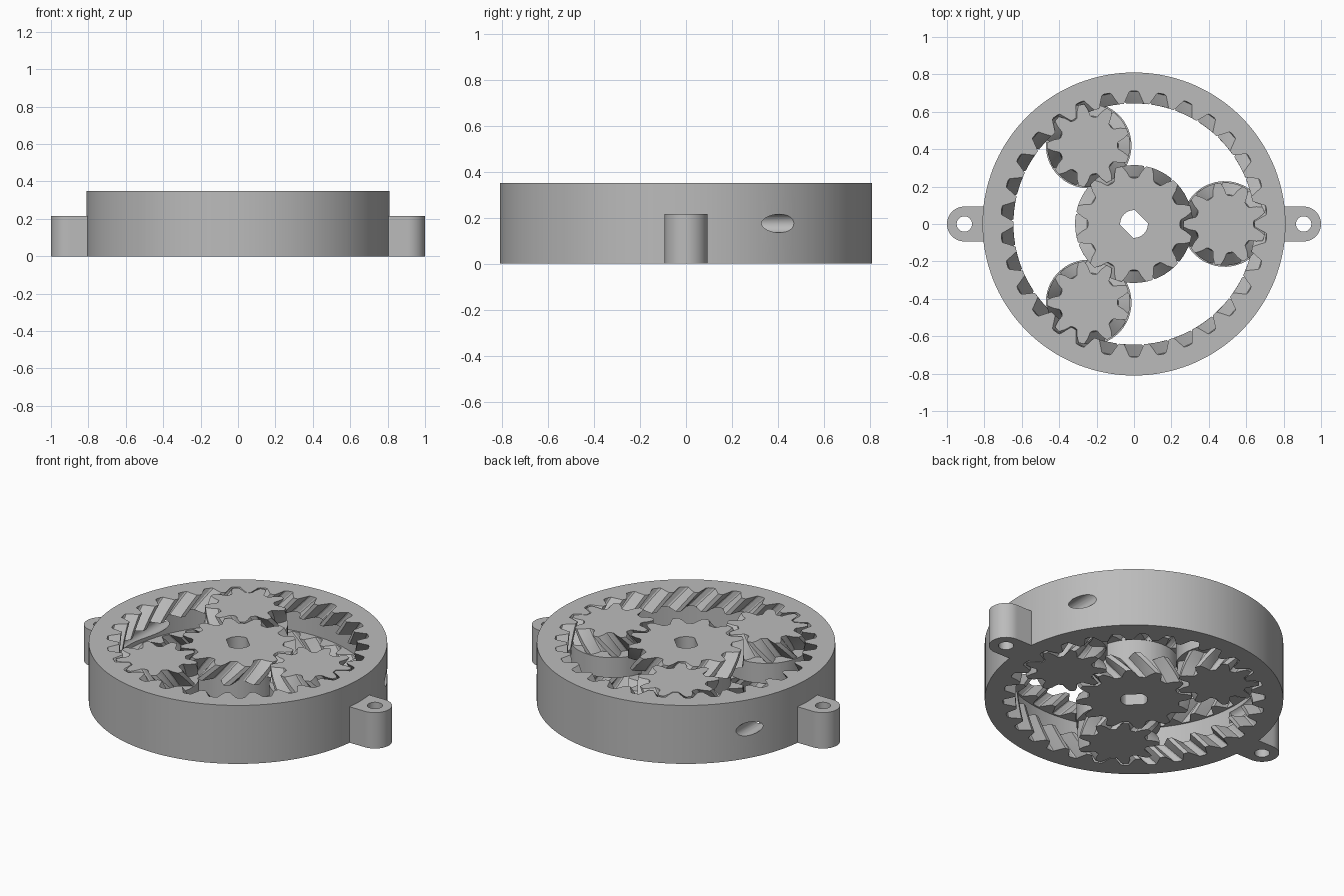
import bpy, bmesh
from math import sin, cos, pi, tau, radians

if "Cube" in bpy.data.objects:
    bpy.data.objects.remove(bpy.data.objects["Cube"], do_unlink=True)

GREY = (0.5, 0.5, 0.5, 1)
grey = bpy.data.materials.new("plain_grey")
grey.use_nodes = True
grey.diffuse_color = GREY
grey.node_tree.nodes["Principled BSDF"].inputs["Base Color"].default_value = GREY

HEIGHT, BAND_LOW, BAND_HIGH = 0.35, 0.115, 0.235
ORBIT = 0.485
RING_TEETH, SUN_TEETH, PLANET_TEETH = 30, 12, 9
RING_TWIST = 0.15
STEPS = 4
# Half a tooth pitch, from tip centre outwards: (share of pitch, height share)
TOOTH = [(-0.40, 0), (-0.33, 0.06), (-0.22, 0.55), (-0.10, 1),
         (0.10, 1), (0.22, 0.55), (0.33, 0.06), (0.40, 0)]


def gear_angles(teeth, phase):
    return [(k + t + phase) * tau / teeth for k in range(teeth) for t, _ in TOOTH]


def loop(angles, radii, z, turn=0, centre=(0, 0)):
    return [(centre[0] + r * cos(a + turn), centre[1] + r * sin(a + turn), z)
            for a, r in zip(angles, radii)]


def loft(name, layers, closed):
    """Skin a stack of equal loops; closed joins last to first, else cap the ends."""
    bm = bmesh.new()
    rows = [[bm.verts.new(p) for p in layer] for layer in layers]
    pairs = list(zip(rows, rows[1:]))
    if closed:
        pairs.append((rows[-1], rows[0]))
    else:
        bm.faces.new(rows[0])
        bm.faces.new(rows[-1])
    n = len(rows[0])
    for a, b in pairs:
        for i in range(n):
            j = (i + 1) % n
            bm.faces.new((a[i], a[j], b[j], b[i]))
    bmesh.ops.recalc_face_normals(bm, faces=bm.faces)
    mesh = bpy.data.meshes.new(name)
    bm.to_mesh(mesh)
    bm.free()
    mesh.materials.append(grey)
    obj = bpy.data.objects.new(name, mesh)
    bpy.context.collection.objects.link(obj)
    return obj


def herringbone(angles, teeth, root, tip, band, twist, centre=(0, 0)):
    """Loops for two mirrored helical tooth rows with a plain round band between."""
    radii = [root + h * (tip - root) for _ in range(teeth) for _, h in TOOTH]
    plain = [band] * len(angles)
    lower = [loop(angles, radii, BAND_LOW * s / STEPS, twist * s / STEPS, centre)
             for s in range(STEPS + 1)]
    upper = [loop(angles, radii, HEIGHT - BAND_LOW * s / STEPS, twist * s / STEPS, centre)
             for s in range(STEPS, -1, -1)]
    middle = [loop(angles, plain, z, twist, centre) for z in (BAND_LOW, BAND_HIGH)]
    return lower + middle + upper


def finish(obj):
    bpy.ops.object.select_all(action='DESELECT')
    obj.select_set(True)
    bpy.context.view_layer.objects.active = obj
    bpy.ops.object.shade_smooth_by_angle(angle=radians(25))


# Outer ring with inward teeth
angles = gear_angles(RING_TEETH, 0)
layers = herringbone(angles, RING_TEETH, 0.712, 0.645, 0.722, RING_TWIST)
wall = [0.81] * len(angles)
ring = loft("ring_gear", layers + [loop(angles, wall, HEIGHT), loop(angles, wall, 0)], True)

# Two blind holes drilled from the back into the ring wall
for side in (-1, 1):
    bpy.ops.mesh.primitive_cylinder_add(vertices=32, radius=0.04, depth=1,
                                        location=(side * 0.70, 0.45, HEIGHT / 2),
                                        rotation=(pi / 2, 0, 0))
    drill = bpy.context.object
    drill.hide_render = True
    drill.data.materials.append(grey)
    bpy.context.view_layer.objects.active = ring
    cut = ring.modifiers.new("drill", 'BOOLEAN')
    cut.operation, cut.object, cut.solver = 'DIFFERENCE', drill, 'EXACT'
    bpy.ops.object.modifier_apply(modifier=cut.name)
    bpy.data.objects.remove(drill, do_unlink=True)
finish(ring)

# Sun gear with a two-flat shaft hole
angles = gear_angles(SUN_TEETH, 0.5)
layers = herringbone(angles, SUN_TEETH, 0.247, 0.315, 0.245,
                     -RING_TWIST * RING_TEETH / SUN_TEETH)
bore = [min(0.074, 0.056 / max(abs(cos(a - pi / 4)), 0.01)) for a in angles]
finish(loft("sun_gear", layers + [loop(angles, bore, HEIGHT), loop(angles, bore, 0)], True))

# Three planet gears with round flanges
for k in range(3):
    turn = k * tau / 3
    angles = gear_angles(PLANET_TEETH, 0.5)
    layers = herringbone(angles, PLANET_TEETH, 0.155, 0.222, 0.229,
                         RING_TWIST * RING_TEETH / PLANET_TEETH,
                         (ORBIT * cos(turn), ORBIT * sin(turn)))
    finish(loft(f"planet_gear_{k + 1}", layers, False))

# Mounting lugs with bolt holes
LUG = 0.093
angles = [i * tau / 64 for i in range(64)]
outline = [LUG if cos(a) > -0.01 else min(LUG / max(abs(sin(a)), 0.01), 0.13 / abs(cos(a)))
           for a in angles]
hole = [0.041] * len(angles)
for name, x, turn in (("left_lug", 1 - LUG, 0), ("right_lug", LUG - 1, pi)):
    finish(loft(name, [loop(angles, r, z, turn, (x, 0)) for r, z in
                       ((outline, 0), (outline, 0.215), (hole, 0.215), (hole, 0))], True))
